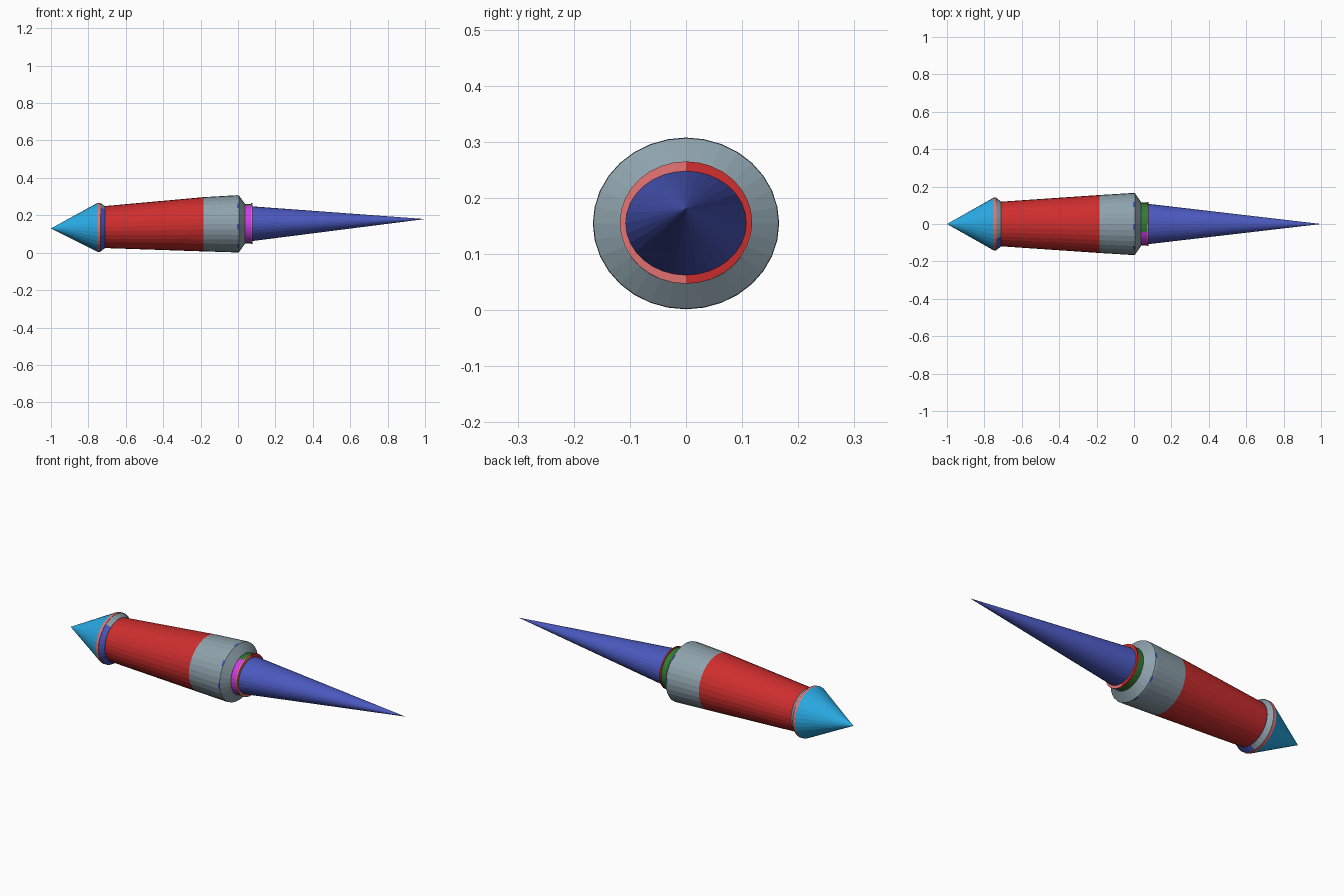
import bpy, bmesh, math

if "Cube" in bpy.data.objects:
    bpy.data.objects.remove(bpy.data.objects["Cube"])

SIDES = 32


def material(name, rgb):
    m = bpy.data.materials.new(name)
    m.diffuse_color = (*rgb, 1)
    m.use_nodes = True
    m.node_tree.nodes["Principled BSDF"].inputs["Base Color"].default_value = m.diffuse_color
    return m


RED = material("red", (0.62, 0.027, 0.027))
GREY = material("blue_grey", (0.27, 0.36, 0.41))
BLUE = material("indigo", (0.07, 0.10, 0.52))
CYAN = material("sky_blue", (0.025, 0.44, 0.85))
PINK = material("salmon", (0.78, 0.17, 0.17))
MAGENTA = material("magenta", (0.72, 0.05, 0.90))
GREEN = material("green", (0.03, 0.19, 0.03))


def loft(name, sections, mats, rule=lambda x, y, z: 0):
    """Oval rings (x, centre z, half width, half height) joined along x.
    A ring of zero width becomes a point. rule picks the material slot."""
    bm = bmesh.new()
    rings = []
    for x, cz, ry, rz in sections:
        if ry == 0:
            rings.append([bm.verts.new((x, 0, cz))] * SIDES)
            continue
        ring = []
        for i in range(SIDES):
            a = 2 * math.pi * i / SIDES
            ring.append(bm.verts.new((x, ry * math.cos(a), cz + rz * math.sin(a))))
        rings.append(ring)
    for a, b in zip(rings, rings[1:]):
        for i in range(SIDES):
            j = (i + 1) % SIDES
            corners = list(dict.fromkeys((a[i], a[j], b[j], b[i])))
            bm.faces.new(corners)
    # Close open ends
    for ring in (rings[0], rings[-1]):
        if ring[0] is not ring[1]:
            bm.faces.new(ring)
    bmesh.ops.recalc_face_normals(bm, faces=bm.faces)
    for f in bm.faces:
        c = f.calc_center_median()
        f.material_index = rule(c.x, c.y, c.z)
    me = bpy.data.meshes.new(name)
    bm.to_mesh(me)
    bm.free()
    for m in mats:
        me.materials.append(m)
    ob = bpy.data.objects.new(name, me)
    bpy.context.collection.objects.link(ob)
    return ob


# Short pointed cap on the left
loft("end_cone", [(-1, 0.13, 0, 0), (-0.75, 0.136, 0.141, 0.131)], [CYAN])

# Thin rim behind the cap
loft("cone_rim", [(-0.75, 0.136, 0.141, 0.131), (-0.736, 0.136, 0.141, 0.131)], [PINK])

# Sloping band down to the barrel, blue in front and grey behind
loft("cone_collar", [(-0.736, 0.136, 0.139, 0.129), (-0.712, 0.137, 0.121, 0.113)],
     [BLUE, GREY], lambda x, y, z: 0 if y < 0.01 and z < 0.235 else 1)

# Tapered barrel
loft("barrel", [(-0.715, 0.137, 0.119, 0.112), (-0.185, 0.152, 0.155, 0.145)], [RED])


# Wide grey sleeve with a few blue facets on its narrow edge
def sleeve_colour(x, y, z):
    if abs(x) < 0.004:
        angle = math.atan2(z - 0.154, y) * SIDES / (2 * math.pi)
        return 1 if int(angle + SIDES) % 4 == 0 else 0
    return 0


loft("sleeve", [(-0.185, 0.152, 0.155, 0.145), (-0.005, 0.1545, 0.166, 0.153),
                (0.005, 0.1545, 0.165, 0.152), (0.037, 0.154, 0.118, 0.107)],
     [GREY, BLUE], sleeve_colour)

# Neck ring, magenta in front and green behind
loft("neck_ring", [(0.034, 0.154, 0.114, 0.106), (0.069, 0.155, 0.114, 0.106)],
     [MAGENTA, GREEN], lambda x, y, z: 0 if y < -0.04 else 1)

# Flange at the spike, salmon in front and red behind
loft("spike_flange", [(0.069, 0.156, 0.118, 0.109), (0.077, 0.156, 0.118, 0.109),
                      (0.078, 0.155, 0.107, 0.093)],
     [PINK, RED], lambda x, y, z: 0 if y < 0.0 else 1)

# Long spike on the right
loft("spike", [(0.074, 0.155, 0.108, 0.093), (1, 0.18, 0, 0)], [BLUE])
